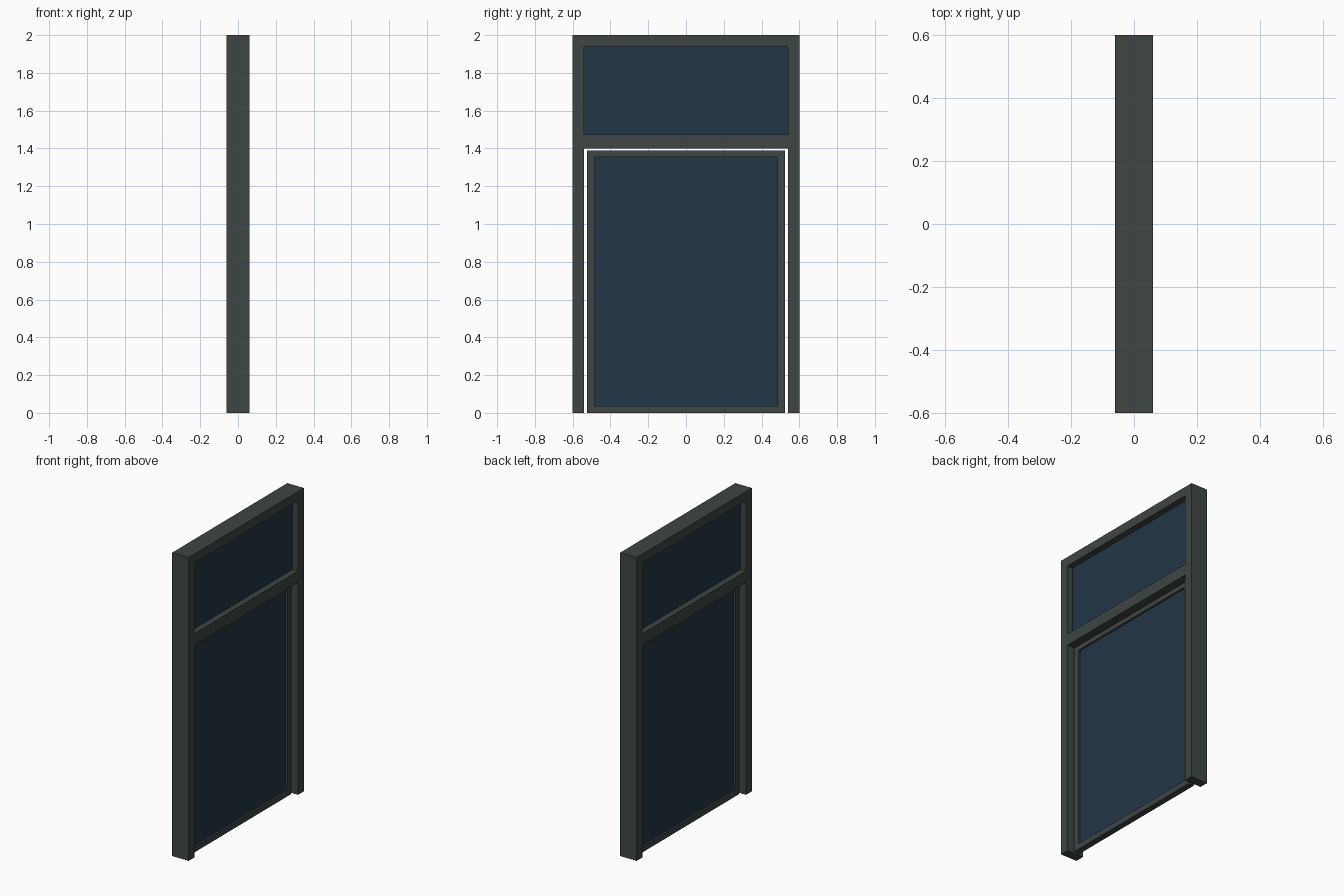
import bpy
from math import radians

if "Cube" in bpy.data.objects:
    bpy.data.objects.remove(bpy.data.objects["Cube"])


def material(name, rgb):
    m = bpy.data.materials.new(name)
    m.diffuse_color = (*rgb, 1)
    m.use_nodes = True
    m.node_tree.nodes["Principled BSDF"].inputs["Base Color"].default_value = m.diffuse_color
    return m


FRAME = material("dark_frame", (0.047, 0.061, 0.054))
GLASS = material("blue_glass", (0.016, 0.037, 0.061))


def rect(half, z0, z1):
    return [(-half, z0), (half, z0), (half, z1), (-half, z1)]


def slab(name, loops, half_depth, mat):
    """Extrude flat outlines (y, z), inner loops become holes, along x."""
    cu = bpy.data.curves.new(name, 'CURVE')
    cu.dimensions = '2D'
    cu.fill_mode = 'BOTH'
    cu.extrude = half_depth
    for pts in loops:
        sp = cu.splines.new('POLY')
        sp.points.add(len(pts) - 1)
        for p, (y, z) in zip(sp.points, pts):
            p.co = (y, z, 0, 1)
        sp.use_cyclic_u = True
    ob = bpy.data.objects.new(name, cu)
    bpy.context.collection.objects.link(ob)
    ob.rotation_euler = (radians(90), 0, radians(90))
    bpy.ops.object.select_all(action='DESELECT')
    ob.select_set(True)
    bpy.context.view_layer.objects.active = ob
    bpy.ops.object.convert(target='MESH')
    bpy.ops.object.transform_apply(location=False, rotation=True, scale=False)
    ob = bpy.context.object
    ob.name = name
    # weld the caps to the sides
    bpy.ops.object.mode_set(mode='EDIT')
    bpy.ops.mesh.select_all(action='SELECT')
    bpy.ops.mesh.remove_doubles(threshold=0.0005)
    bpy.ops.mesh.normals_make_consistent(inside=False)
    bpy.ops.object.mode_set(mode='OBJECT')
    bpy.ops.object.shade_flat()
    ob.data.materials.clear()
    ob.data.materials.append(mat)
    return ob


# outer frame: two posts, head and transom, open at the floor
posts = [(-0.6, 0), (-0.54, 0), (-0.54, 1.4), (0.54, 1.4),
         (0.54, 0), (0.6, 0), (0.6, 2), (-0.6, 2)]
slab("outer_frame", [posts, rect(0.54, 1.475, 1.94)], 0.06, FRAME)

# fixed upper pane
slab("upper_pane", [rect(0.545, 1.47, 1.945)], 0.02, GLASS)

# lower leaf with a clearance gap around it
slab("leaf_frame", [rect(0.525, 0, 1.388), rect(0.485, 0.037, 1.356)], 0.02, FRAME)
slab("leaf_pane", [rect(0.487, 0.035, 1.358)], 0.008, GLASS)
